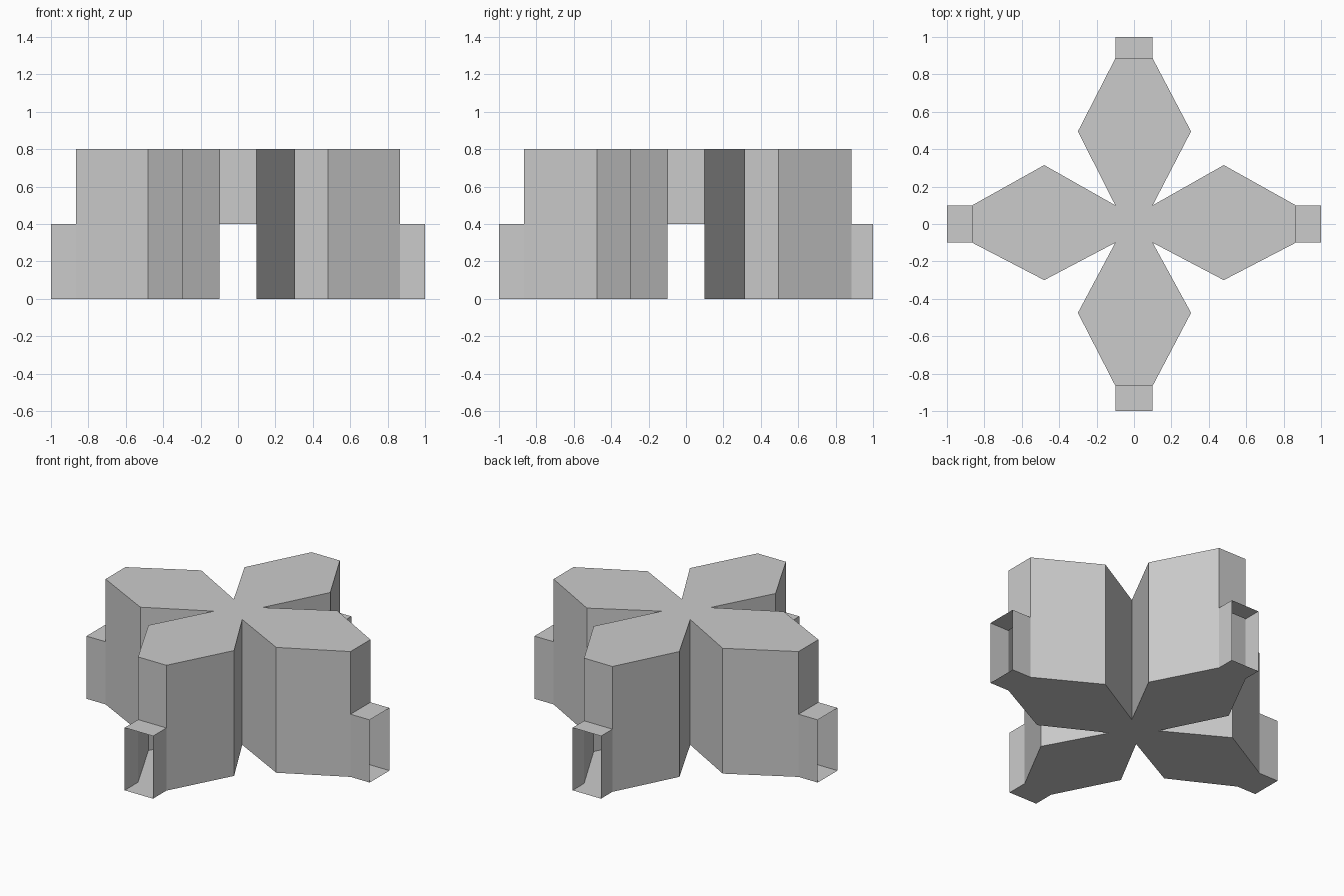
import bpy
import bmesh
from math import radians
from mathutils import Matrix, Vector

if "Cube" in bpy.data.objects:
    bpy.data.objects.remove(bpy.data.objects["Cube"])

HALF = 0.1      # half width of a doorway
REACH = 1.0     # outer end of the doorways
WALL_H = 0.8
DOOR_H = 0.4

# angle, distance of widest point, right / left half width, distance of end wall
ARMS = [
    ("right", 0, 0.48, 0.30, 0.315, 0.865),
    ("back", 90, 0.495, 0.305, 0.30, 0.885),
    ("left", 180, 0.48, 0.315, 0.30, 0.865),
    ("front", 270, 0.475, 0.30, 0.305, 0.865),
]


def make_object(name, faces):
    """Make a mesh from lists of corner points, welding shared corners."""
    bm = bmesh.new()
    for pts in faces:
        bm.faces.new([bm.verts.new(p) for p in pts])
    bmesh.ops.remove_doubles(bm, verts=bm.verts, dist=1e-4)
    mesh = bpy.data.meshes.new(name)
    bm.to_mesh(mesh)
    bm.free()
    obj = bpy.data.objects.new(name, mesh)
    bpy.context.collection.objects.link(obj)


def at(p, z):
    return (p.x, p.y, z)


def wall(a, b, z0, z1):
    return [at(a, z0), at(b, z0), at(b, z1), at(a, z1)]


outline = []
for name, angle, mid, right, left, end in ARMS:
    turn = Matrix.Rotation(radians(angle), 2)
    # counter-clockwise plan of one petal
    plan = [(HALF, -HALF), (mid, -right), (end, -HALF), (end, HALF), (mid, left)]
    outline += [turn @ Vector(p) for p in plan]

    # open-ended doorway sleeve: two sides, roof and floor
    a, b, c, d = [turn @ Vector(p) for p in
                  [(end, -HALF), (REACH, -HALF), (REACH, HALF), (end, HALF)]]
    make_object(name + "_doorway", [
        wall(a, b, 0, DOOR_H),
        wall(c, d, 0, DOOR_H),
        [at(p, DOOR_H) for p in (a, b, c, d)],
        [at(p, 0) for p in (d, c, b, a)],
    ])

# hollow four-petal chamber; end walls only start above the doorways
shell = [[at(p, WALL_H) for p in outline],
         [at(p, 0) for p in reversed(outline)]]
for i, p in enumerate(outline):
    q = outline[(i + 1) % len(outline)]
    shell.append(wall(p, q, DOOR_H if i % 5 == 2 else 0, WALL_H))
make_object("chamber", shell)
